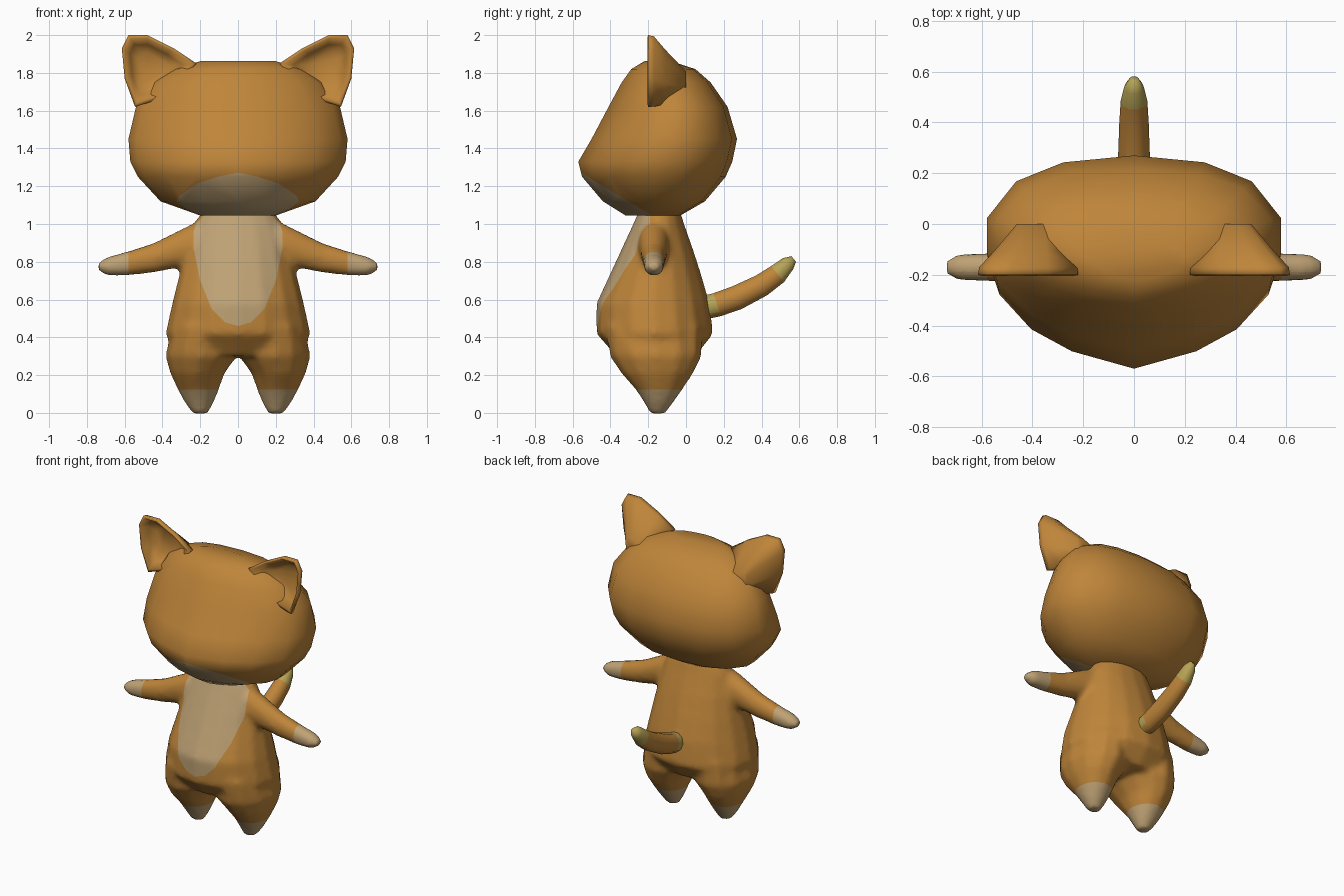
import bpy, bmesh, math
from mathutils import Vector

if "Cube" in bpy.data.objects:
    bpy.data.objects.remove(bpy.data.objects["Cube"])


def material(name, rgb):
    m = bpy.data.materials.new(name)
    m.diffuse_color = (*rgb, 1)
    m.use_nodes = True
    m.node_tree.nodes["Principled BSDF"].inputs["Base Color"].default_value = m.diffuse_color
    return m


ORANGE = material("orange fur", (0.52, 0.235, 0.042))
CREAM = material("cream fur", (0.52, 0.36, 0.175))
YELLOW = material("yellow tail tip", (0.47, 0.37, 0.09))


def loft(bm, rings):
    """Skin a list of equal rings and cap both ends."""
    vs = [[bm.verts.new(p) for p in r] for r in rings]
    n = len(vs[0])
    for a, b in zip(vs, vs[1:]):
        for i in range(n):
            bm.faces.new((a[i], a[(i + 1) % n], b[(i + 1) % n], b[i]))
    bm.faces.new(vs[0][::-1])
    bm.faces.new(vs[-1])


def circle(n):
    return [(math.cos(2 * math.pi * i / n), math.sin(2 * math.pi * i / n)) for i in range(n)]


def cut(bm, co, no):
    bmesh.ops.bisect_plane(bm, geom=bm.verts[:] + bm.edges[:] + bm.faces[:],
                           dist=1e-5, plane_co=co, plane_no=no)


def make(name, bm, mats):
    bmesh.ops.recalc_face_normals(bm, faces=bm.faces)
    me = bpy.data.meshes.new(name)
    bm.to_mesh(me)
    bm.free()
    for m in mats:
        me.materials.append(m)
    for p in me.polygons:
        p.use_smooth = True
    ob = bpy.data.objects.new(name, me)
    bpy.context.collection.objects.link(ob)
    return ob


# Head: one wedge-fronted section, scaled by (z, half width, front y, back y)
half = [(0, -1), (.43, -.85), (.71, -.66), (.93, -.36), (1, -.1), (1, .27), (.8, .70), (.48, .92), (0, 1)]
section = half + [(-x, y) for x, y in half[-2:0:-1]]
head_rows = [(1.045, .20, -.32, -.03), (1.12, .41, -.44, .10), (1.25, .53, -.55, .21),
             (1.33, .57, -.57, .245), (1.45, .58, -.50, .27), (1.62, .54, -.41, .22),
             (1.75, .45, -.34, .13), (1.82, .34, -.29, .05), (1.862, .20, -.22, -.08)]
bm = bmesh.new()
rings = []
for z, w, f, b in head_rows:
    c = f + (b - f) * .56
    rings.append([(x * w, c + (y * (c - f) if y < 0 else y * (b - c)), z) for x, y in section])
loft(bm, rings)
# Muzzle: everything below a sloping plane
slope = Vector((0, .6, 1))
cut(bm, (0, -.57, 1.28), slope)
for face in bm.faces:
    d = face.calc_center_median() - Vector((0, -.57, 1.28))
    face.material_index = int(d.dot(slope) < 0)
make("head", bm, [ORANGE, CREAM])

# Ears: hollow in front, tapering back into the head
outline = [(.22, 1.85), (.34, 1.93), (.48, 2.0), (.58, 2.0), (.615, 1.93), (.60, 1.77), (.545, 1.62), (.36, 1.68)]
pocket, root = (.47, 1.83), (.36, 1.68)
ear_rows = [(pocket, .45, -.12), (pocket, .70, -.15), (pocket, .90, -.205), (root, 1, -.20),
            (root, .98, -.17), (root, .76, -.11), (root, .40, .0)]
for side, label in ((1, "left"), (-1, "right")):
    bm = bmesh.new()
    loft(bm, [[(side * (c[0] + (x - c[0]) * s), y, c[1] + (z - c[1]) * s) for x, z in outline]
              for c, s, y in ear_rows])
    make(label + "_ear", bm, [ORANGE])

# Body source volumes: torso rows (z, half width, front y, back y)
bm = bmesh.new()
torso = [(1.07, .19, -.25, -.03), (1.0, .235, -.28, -.01), (.86, .28, -.345, .04), (.72, .315, -.41, .085),
         (.58, .35, -.475, .125), (.42, .385, -.475, .145), (.30, .33, -.37, .05)]
loft(bm, [[(x * w, (f + b) / 2 + y * (b - f) / 2, z) for x, y in circle(16)] for z, w, f, b in torso])
# legs (z, centre x, half width, front y, back y) and arms (x, centre z, half height, half depth)
legs = [(.46, .20, .15, -.43, .09), (.30, .195, .19, -.405, .085), (.21, .215, .145, -.345, .04),
        (.12, .21, .108, -.265, -.02), (.05, .205, .075, -.22, -.07), (-.004, .20, .04, -.19, -.11)]
arms = [(.12, .88, .14, .09), (.24, .885, .12, .085), (.32, .865, .10, .075), (.45, .82, .08, .063),
        (.60, .788, .064, .056), (.69, .776, .052, .053), (.738, .775, .026, .03)]
for side in (1, -1):
    loft(bm, [[(side * (cx + x * w), (f + b) / 2 + y * (b - f) / 2, z) for x, y in circle(12)]
              for z, cx, w, f, b in legs])
    loft(bm, [[(side * ax, -.17 + x * ry, cz + y * rz) for x, y in circle(12)] for ax, cz, rz, ry in arms])

# Fuse torso, legs and arms into one soft skin
body = make("body", bm, [ORANGE, CREAM])
rm = body.modifiers.new("fuse", 'REMESH')
rm.mode, rm.voxel_size = 'VOXEL', .018
sm = body.modifiers.new("soften", 'SMOOTH')
sm.factor, sm.iterations = .5, 6
fused = bpy.data.meshes.new_from_object(body.evaluated_get(bpy.context.evaluated_depsgraph_get()))
bpy.data.objects.remove(body)
bm = bmesh.new()
bm.from_mesh(fused)

# Belly patch: convex outline cut through the front; paws cut at wrist and ankle
patch = [(0, .46), (.07, .48), (.14, .55), (.20, .70), (.235, .87), (.235, .96), (.20, 1.07)]
planes = []
for (x0, z0), (x1, z1) in zip(patch, patch[1:]):
    for side in (1, -1):
        planes.append((Vector((side * x0, 0, z0)), Vector((side * (z1 - z0), 0, x0 - x1))))
for co, no in planes:
    cut(bm, co, no)
cut(bm, (0, -.19, 0), (0, 1, 0))
cut(bm, (0, 0, .125), (0, 0, 1))
for side in (1, -1):
    cut(bm, (side * .58, 0, 0), (1, 0, 0))
for face in bm.faces:
    c = face.calc_center_median()
    belly = c.y < -.19 and all((c - co).dot(no) < 0 for co, no in planes)
    face.material_index = int(belly or c.z < .125 or abs(c.x) > .58)
make("body", bm, [ORANGE, CREAM])

# Tail: rings along an upward curve (y, z, radius), pale at the root and tip
path = [(.06, .56, .06), (.13, .565, .066), (.165, .573, .067), (.27, .61, .068), (.40, .675, .063),
        (.485, .735, .057), (.54, .79, .042), (.57, .815, .02)]
bm = bmesh.new()
rings = []
for i, (y, z, r) in enumerate(path):
    a, b = path[max(i - 1, 0)], path[min(i + 1, len(path) - 1)]
    t = Vector((0, b[0] - a[0], b[1] - a[1])).normalized()
    up = Vector((0, -t.z, t.y))
    rings.append([Vector((u * r * .92, y, z)) + up * (v * r) for u, v in circle(10)])
loft(bm, rings)
for face in bm.faces:
    c = face.calc_center_median()
    face.material_index = int(c.y < .155 or c.y + c.z > 1.225)
make("tail", bm, [ORANGE, YELLOW])
